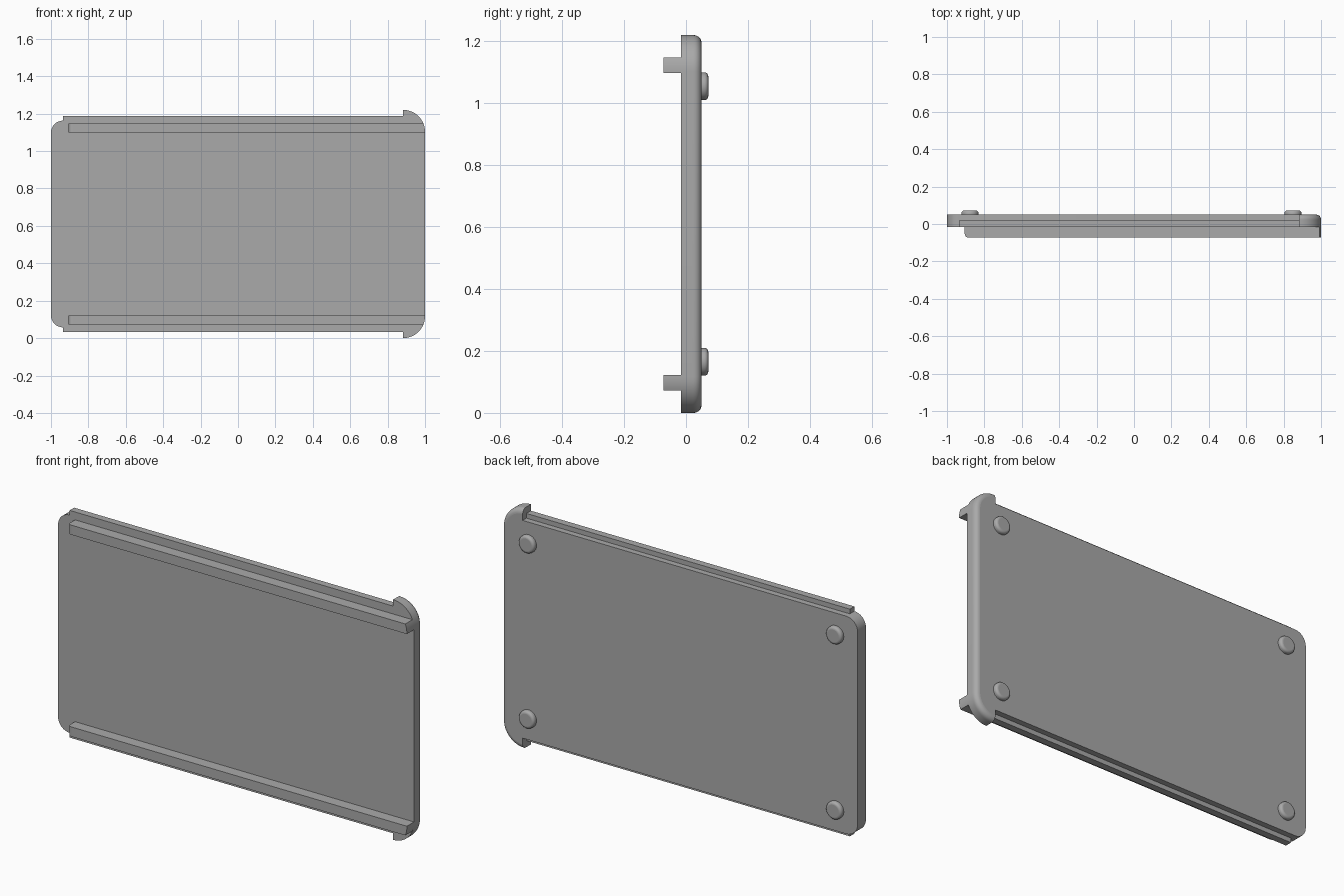
import bpy, bmesh, math

cube = bpy.data.objects.get("Cube")
if cube:
    bpy.data.objects.remove(cube, do_unlink=True)

grey = bpy.data.materials.new("plain grey")
grey.use_nodes = True
GREY = (0.4, 0.4, 0.4, 1)
grey.diffuse_color = GREY
grey.node_tree.nodes["Principled BSDF"].inputs["Base Color"].default_value = GREY

H = 1.22                                    # overall height
FRONT, STEP, BACK = -0.016, 0.02, 0.05      # plate depth levels
CAP_R, CAP_X = 0.117, 0.883                 # end cap corner radius and arc centre


def arc(cx, cz, r, a0, a1, n):
    """Points on an arc in the x-z plane, angles in degrees."""
    angles = [math.radians(a0 + (a1 - a0) * i / n) for i in range(n + 1)]
    return [(cx + r * math.cos(a), cz + r * math.sin(a)) for a in angles]


def loft(name, sections, sharp_y):
    """Skin a stack of (y, outline) sections and close both ends."""
    bm = bmesh.new()
    rings = [[bm.verts.new((x, y, z)) for x, z in pts] for y, pts in sections]
    n = len(rings[0])
    for a, b in zip(rings, rings[1:]):
        for i in range(n):
            j = (i + 1) % n
            bm.faces.new((a[i], a[j], b[j], b[i]))
    bm.faces.new(rings[0])
    bm.faces.new(rings[-1])
    bmesh.ops.remove_doubles(bm, verts=bm.verts, dist=1e-5)
    bmesh.ops.recalc_face_normals(bm, faces=bm.faces)
    # keep the flat end face crisp where it meets a fillet
    for e in bm.edges:
        if all(abs(v.co.y - sharp_y) < 1e-5 for v in e.verts):
            e.smooth = False
    mesh = bpy.data.meshes.new(name)
    bm.to_mesh(mesh)
    bm.free()
    mesh.materials.append(grey)
    obj = bpy.data.objects.new(name, mesh)
    bpy.context.collection.objects.link(obj)
    bpy.ops.object.select_all(action="DESELECT")
    obj.select_set(True)
    bpy.context.view_layer.objects.active = obj
    bpy.ops.object.shade_smooth_by_angle(angle=math.radians(35))
    return obj


def fillet(r, n):
    """(inset, distance from the end) pairs along a quarter round."""
    steps = [math.pi / 2 * i / n for i in range(n + 1)]
    return [(r * (1 - math.cos(t)), r * (1 - math.sin(t))) for t in steps]


# Cover plate: rounded left end, side tongues, hooked end cap on the right
def plate_outline(side_z, inset=0.0):
    half = arc(-0.935, 1.098, 0.065, 180, 90, 8)
    half += [(-0.935, side_z), (CAP_X, side_z), (CAP_X, 1.187)]
    half += arc(CAP_X, H - CAP_R, CAP_R - inset, 90, 0, 14)
    return half + [(x, H - z) for x, z in reversed(half)]


TONGUE_Z, BODY_Z = 1.187, 1.163
sections = [(FRONT, plate_outline(TONGUE_Z)), (STEP, plate_outline(TONGUE_Z)),
            (STEP, plate_outline(BODY_Z))]
sections += [(BACK - d, plate_outline(BODY_Z, i)) for i, d in fillet(0.025, 6)]
loft("cover_plate", sections, BACK)


# Rails on the front: rounded at the start, trimmed to the cap corner at the end
RAIL_FRONT = -0.073


def rail_outline(inset, flip):
    z0, z1 = 1.098, 1.147
    zs = [z0 + (z1 - z0) * i / 6 for i in range(7)]
    pts = [(-0.905 + inset, z0)]
    for z in zs:
        dz = max(0.0, z - (H - CAP_R))
        pts.append((CAP_X + math.sqrt(CAP_R ** 2 - dz ** 2), z))
    pts.append((-0.905 + inset, z1))
    return [(x, H - z) for x, z in pts] if flip else pts


for name, flip in (("upper_rail", False), ("lower_rail", True)):
    sections = [(FRONT, rail_outline(0, flip))]
    sections += [(RAIL_FRONT + d, rail_outline(i, flip)) for i, d in fillet(0.02, 5)]
    loft(name, sections, RAIL_FRONT)


# Four round feet on the back
FOOT_R, FOOT_BACK = 0.045, 0.072
for side, x in (("right", -0.877), ("left", 0.85)):
    for level, z in (("lower", 0.165), ("upper", H - 0.165)):
        def circle(inset):
            return arc(x, z, FOOT_R - inset, 0, 360, 32)[:-1]
        sections = [(BACK, circle(0))]
        sections += [(FOOT_BACK - d, circle(i)) for i, d in fillet(0.013, 5)]
        loft(f"{level}_{side}_foot", sections, FOOT_BACK)
